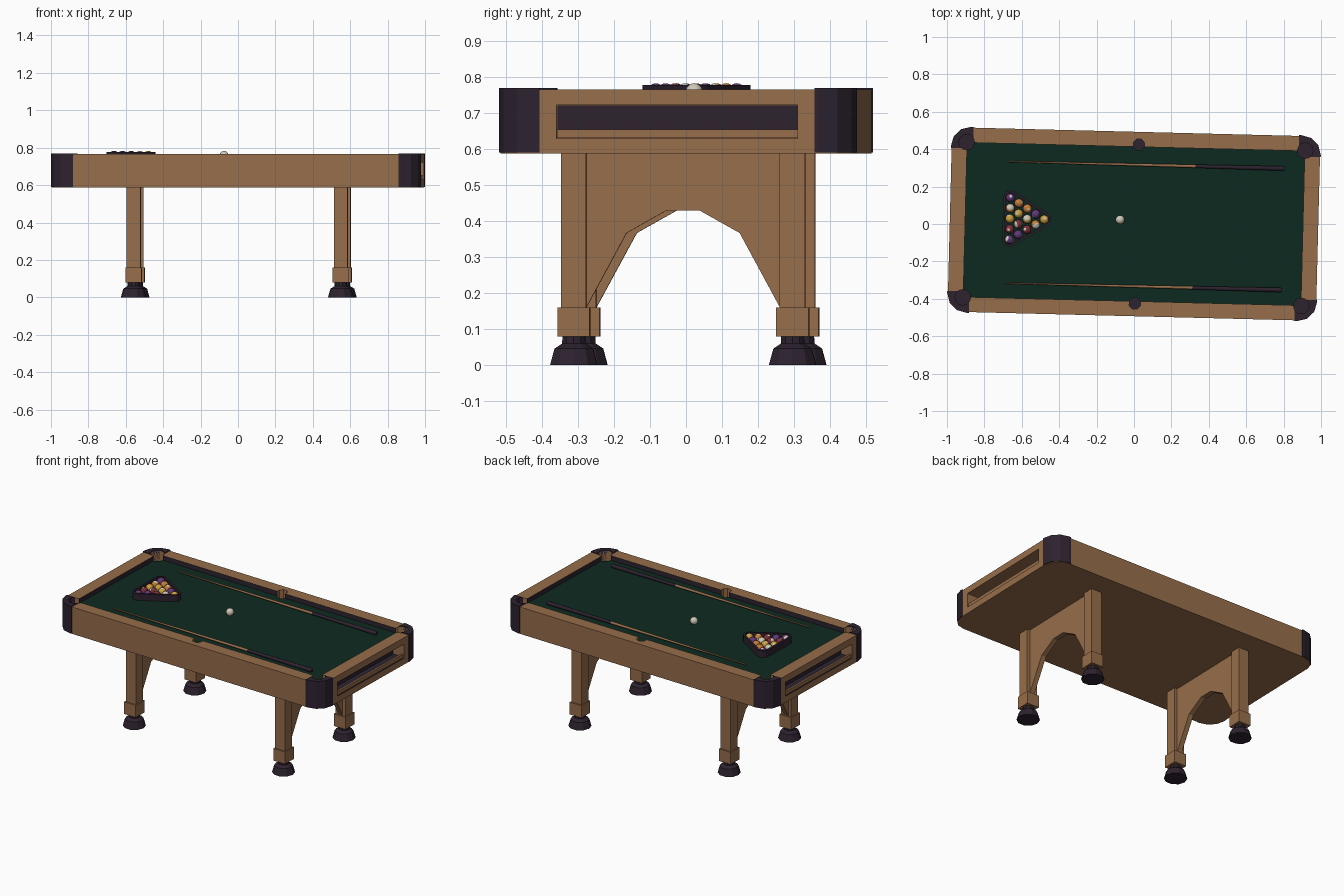
import bpy, bmesh, math, random
from mathutils import Matrix, Vector

cube = bpy.data.objects.get("Cube")
if cube:
    bpy.data.objects.remove(cube, do_unlink=True)
random.seed(4)
TURN = math.radians(-1.45)


def material(name, r, g, b):
    m = bpy.data.materials.new(name)
    m.use_nodes = True
    m.diffuse_color = (r, g, b, 1)
    m.node_tree.nodes["Principled BSDF"].inputs["Base Color"].default_value = (r, g, b, 1)
    return m


wood = material("warm wood", 0.31, 0.155, 0.07)
dark = material("dark plum", 0.026, 0.016, 0.028)
felt = material("green felt", 0.004, 0.023, 0.014)
cream = material("cream", 0.62, 0.58, 0.48)
ball_paints = [material("yellow", 0.6, 0.35, 0.05), material("orange", 0.55, 0.2, 0.04),
               material("purple", 0.12, 0.04, 0.18), material("maroon", 0.2, 0.03, 0.04)]


def finish(name, bm, *mats):
    bmesh.ops.recalc_face_normals(bm, faces=bm.faces[:])
    mesh = bpy.data.meshes.new(name)
    bm.to_mesh(mesh)
    bm.free()
    for m in mats:
        mesh.materials.append(m)
    ob = bpy.data.objects.new(name, mesh)
    bpy.context.collection.objects.link(ob)
    ob.rotation_euler.z = TURN
    return ob


def smooth(ob, angle=40):
    bpy.ops.object.select_all(action="DESELECT")
    ob.select_set(True)
    bpy.context.view_layer.objects.active = ob
    bpy.ops.object.shade_smooth_by_angle(angle=math.radians(angle))


def extrude(name, points, offset, *mats):
    """Extrude a closed outline of 3D points along an offset."""
    bm = bmesh.new()
    face = bm.faces.new([bm.verts.new(p) for p in points])
    new = bmesh.ops.extrude_face_region(bm, geom=[face])["geom"]
    bmesh.ops.translate(bm, vec=offset, verts=[v for v in new if isinstance(v, bmesh.types.BMVert)])
    return finish(name, bm, *mats)


def slab(name, outline, z0, z1, *mats):
    return extrude(name, [(x, y, z0) for x, y in outline], (0, 0, z1 - z0), *mats)


def box(name, x0, x1, y0, y1, z0, z1, *mats):
    return slab(name, [(x0, y0), (x1, y0), (x1, y1), (x0, y1)], z0, z1, *mats)


def arc(cx, cy, r, a0, a1, n):
    angles = [math.radians(a0 + (a1 - a0) * i / n) for i in range(n + 1)]
    return [(cx + r * math.cos(a), cy + r * math.sin(a)) for a in angles]


def cut(ob, cutter):
    mod = ob.modifiers.new("cut", "BOOLEAN")
    mod.operation, mod.solver, mod.object = "DIFFERENCE", "EXACT", cutter
    bpy.ops.object.select_all(action="DESELECT")
    bpy.context.view_layer.objects.active = ob
    ob.select_set(True)
    bpy.ops.object.modifier_apply(modifier=mod.name)


def stack(name, mat, levels, segments, place):
    """Turned shape from (radius, height) levels."""
    bm = bmesh.new()
    rings = []
    for r, z in levels:
        pts = arc(0, 0, r, 0, 360, segments)[:-1]
        rings.append([bm.verts.new(place @ Vector((x, y, z))) for x, y in pts])
    for a, b in zip(rings, rings[1:]):
        for i in range(segments):
            j = (i + 1) % segments
            bm.faces.new((a[i], a[j], b[j], b[i]))
    bm.faces.new(rings[0])
    bm.faces.new(rings[-1])
    return finish(name, bm, mat)


# Main dimensions
HX, HY, R = 0.985, 0.493, 0.1
IX, IY = 0.903, 0.413
BOTTOM, BED, TOP = 0.588, 0.735, 0.765
corners = [(1, 1, 0), (-1, 1, 90), (-1, -1, 180), (1, -1, 270)]

# Cabinet with sunken bed, pockets and end recesses
outline = []
for sx, sy, a in corners:
    outline += arc(sx * (HX - R), sy * (HY - R), R, a, a + 90, 3)
cabinet = slab("cabinet", outline, BOTTOM, TOP, wood, felt, dark)
bed_cutter = box("bed_cutter", -IX, IX, -IY, IY, BED, 0.9)
pocket_cutters = {}
for sx, sy, a in corners:
    hole = arc(sx * 0.905, sy * 0.415, 0.042, 0, 360, 12)[:-1]
    pocket_cutters[sx, sy] = slab("corner_pocket_cutter", hole, 0.67, 0.9)
for sy in (-1, 1):
    hole = arc(0.015, sy * 0.425, 0.032, 22.5, 382.5, 8)[:-1]
    pocket_cutters[0, sy] = slab("side_pocket_cutter", hole, 0.67, 0.9)
slot_cutters = [box("slot_cutter", min(s * 0.9, s * 1.1), max(s * 0.9, s * 1.1), -0.335, 0.335, 0.63, 0.722)
                for s in (-1, 1)]
cutters = [bed_cutter, *pocket_cutters.values(), *slot_cutters]
for c in cutters:
    cut(cabinet, c)
for f in cabinet.data.polygons:
    c, n = f.center, f.normal
    inside = abs(c.x) < IX + 0.001 and abs(c.y) < IY + 0.001
    if n.z > 0.9 and abs(c.z - BED) < 0.002:
        f.material_index = 1
    elif n.z > 0.9 and c.z < 0.7 or inside and BED < c.z < TOP - 0.002 and abs(n.z) < 0.1:
        f.material_index = 2
    else:
        f.material_index = 0

# Corner caps around the pockets
for sx, sy, a in corners:
    cap = arc(HX - R, HY - R, R + 0.004, 0, 90, 3)
    cap = [(HX + 0.004, 0.382)] + cap + [(0.87, HY + 0.004), (0.87, IY), (IX, IY), (IX, 0.382)]
    ob = slab("corner_cap", [(sx * x, sy * y) for x, y in cap], BOTTOM + 0.002, TOP + 0.005, dark)
    cut(ob, pocket_cutters[sx, sy])
for c in cutters:
    bpy.data.objects.remove(c, do_unlink=True)

# Ball return trays at both ends
for s in (-1, 1):
    def span(a, b):
        return min(s * a, s * b), max(s * a, s * b)
    box("return_back", *span(0.9, 0.906), -0.334, 0.334, 0.631, 0.721, dark)
    box("return_floor", *span(0.906, 0.965), -0.334, 0.334, 0.631, 0.637, dark)
    box("return_lip", *span(0.965, 0.978), -0.334, 0.334, 0.631, 0.655, wood)

# Legs, leg cuffs, feet and arched braces
LX, LY, OX, OY = 0.554, 0.304, 0.004, 0.0065
for sx in (-1, 1):
    cx = sx * LX + OX
    for sy in (-1, 1):
        cy = sy * LY + OY
        box("leg", cx - 0.037, cx + 0.037, cy - 0.035, cy + 0.035, 0.08, 0.589, wood)
        box("leg_cuff", cx - 0.043, cx + 0.043, cy - 0.045, cy + 0.045, 0.08, 0.16, wood)
        stack("foot", dark, [(0.069, 0), (0.056, 0.046), (0.034, 0.06), (0.033, 0.081)], 10,
              Matrix.Translation((cx, cy, 0)))
    half = [(0.045, 0.43), (0.157, 0.367), (0.268, 0.162), (0.28, 0.162), (0.28, 0.589)]
    brace = half + [(-y, z) for y, z in reversed(half)]
    extrude("arched_brace", [(cx - 0.016, y + OY, z) for y, z in brace], (0.032, 0, 0), wood)

# Cue sticks lying along the bed
for y in (-0.333, 0.317):
    lay = Matrix.Translation((0, y, BED + 0.013)) @ Matrix.Rotation(math.pi / 2, 4, "Y")
    smooth(stack("cue_shaft", wood, [(0.004, -0.68), (0.009, 0.32)], 10, lay))
    smooth(stack("cue_butt", dark, [(0.0095, 0.32), (0.013, 0.79), (0.01, 0.797)], 10, lay))


# Balls
def ball(name, x, y, paint=None, striped=False):
    bm = bmesh.new()
    r = 0.024
    bmesh.ops.create_uvsphere(bm, u_segments=16, v_segments=10, radius=r)
    for f in bm.faces:
        h = abs(f.calc_center_median().z) / r
        f.material_index = int(paint is not None and (h < 0.6 if striped else h < 0.93))
    tilt = Matrix.Rotation(random.uniform(0, 6), 4, "Z") @ Matrix.Rotation(random.uniform(0.2, 1.4), 4, "X")
    bmesh.ops.transform(bm, matrix=Matrix.Translation((x, y, BED + r)) @ tilt, verts=bm.verts[:])
    smooth(finish(name, bm, cream, paint or cream), 60)


ball("cue_ball", -0.075, 0.021)
RX, RY, ROW, GAP = -0.48, 0.012, 0.046, 0.056
count = 0
for row in range(5):
    for i in range(row + 1):
        ball("racked_ball", RX - row * ROW, RY + (i - row / 2) * GAP, ball_paints[count % 4], count % 3 == 1)
        count += 1

# Triangular rack
tips = [(RX, RY, -60), (RX - 4 * ROW, RY + 2 * GAP, 60), (RX - 4 * ROW, RY - 2 * GAP, 180)]


def rack_loop(r):
    return [p for x, y, a in tips for p in arc(x, y, r, a, a + 120, 4)]


bm = bmesh.new()
loops = [[bm.verts.new((x, y, z)) for x, y in rack_loop(r)]
         for r, z in ((0.038, BED), (0.038, 0.778), (0.026, 0.778), (0.026, BED))]
for k in range(4):
    a, b = loops[k], loops[(k + 1) % 4]
    for i in range(len(a)):
        j = (i + 1) % len(a)
        bm.faces.new((a[i], a[j], b[j], b[i]))
finish("ball_rack", bm, dark)
